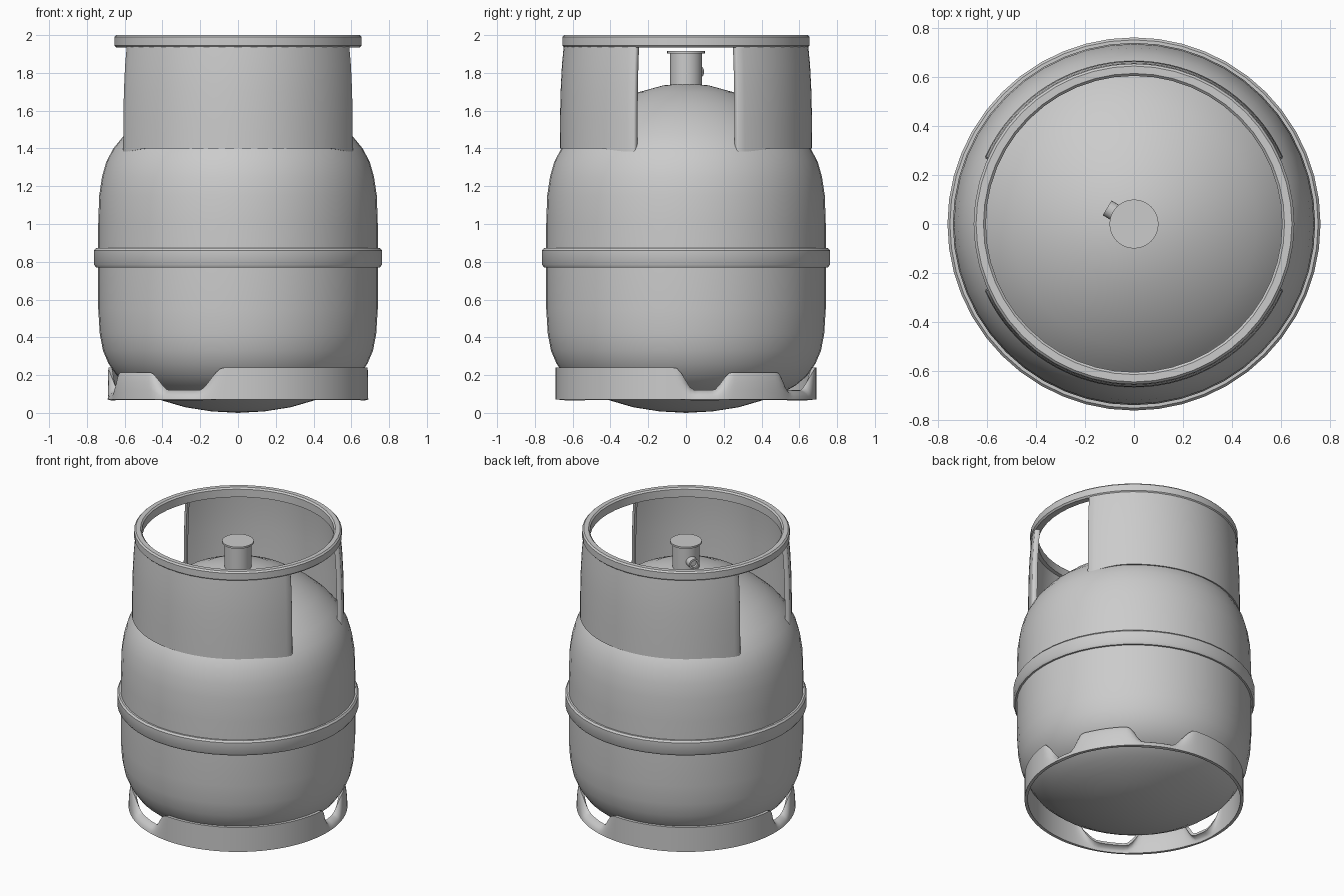
import bpy, bmesh, math
from math import sin, cos, radians
from mathutils import Matrix

if "Cube" in bpy.data.objects:
    bpy.data.objects.remove(bpy.data.objects["Cube"])


def surface(name, columns, wrap, thickness=0, angle=35):
    """Skin a list of point columns; optional inward thickness; smooth by angle."""
    bm = bmesh.new()
    cols = [[bm.verts.new(p) for p in c] for c in columns]
    n = len(cols)
    for i in range(n if wrap else n - 1):
        a, b = cols[i], cols[(i + 1) % n]
        for j in range(len(a) - 1):
            bm.faces.new((a[j], b[j], b[j + 1], a[j + 1]))
    bmesh.ops.remove_doubles(bm, verts=bm.verts, dist=1e-5)
    mesh = bpy.data.meshes.new(name)
    bm.to_mesh(mesh)
    bm.free()
    ob = bpy.data.objects.new(name, mesh)
    bpy.context.collection.objects.link(ob)
    bpy.ops.object.select_all(action='DESELECT')
    ob.select_set(True)
    bpy.context.view_layer.objects.active = ob
    if thickness:
        mod = ob.modifiers.new("thickness", 'SOLIDIFY')
        mod.thickness = thickness
        mod.offset = -1
        bpy.ops.object.modifier_apply(modifier=mod.name)
    bpy.ops.object.shade_smooth_by_angle(angle=radians(angle))
    return ob


def polar(r, deg, z):
    return (r * cos(radians(deg)), r * sin(radians(deg)), z)


def lathe(name, profile, seg=48):
    return surface(name, [[polar(r, 360 * i / seg, z) for r, z in profile]
                          for i in range(seg)], True)


def smooth(a, b, x):
    t = max(0, min(1, (x - a) / (b - a)))
    return t * t * (3 - 2 * t)


# Tank body with domed ends
lathe("tank_body", [
    (0, 0), (.14, .008), (.28, .03), (.4, .065), (.5, .1), (.58, .145), (.64, .195),
    (.685, .26), (.715, .33), (.732, .42), (.74, .55), (.74, .75), (.74, 1.0),
    (.735, 1.15), (.72, 1.25), (.697, 1.33), (.66, 1.4), (.6, 1.473), (.5, 1.56),
    (.38, 1.637), (.25, 1.698), (.12, 1.734), (0, 1.745)])

# Weld band
lathe("weld_band", [(.735, .77), (.752, .77), (.762, .785), (.762, .86),
                    (.752, .872), (.735, .872)])

# Handle ring on top of the collar
lathe("handle_ring", [(.605, 1.935), (.645, 1.935), (.655, 1.945), (.655, 1.99), (.645, 2),
                      (.615, 2), (.605, 1.99), (.605, 1.935)])


# Collar panels, with side edges curled inward
def collar(name, centre):
    cols = []
    half, steps = 65.5, 40
    angles = [(-half + 2 * half * i / steps, 0) for i in range(steps + 1)]
    angles = ([(-half - .7, .032), (-half - .9, .018), (-half - .6, .005)] + angles +
              [(half + .6, .005), (half + .9, .018), (half + .7, .032)])
    for a, curl in angles:
        drop = .018 * smooth(45, 64, abs(a))
        cols.append([polar(r - curl, centre + a, z) for r, z in
                     [(.668, 1.4 - drop), (.667, 1.55), (.664, 1.7),
                      (.657, 1.84), (.647, 1.945)]])
    surface(name, cols, False, .018, 50)


collar("front_collar", 270)
collar("back_collar", 90)


# Foot ring: two long raised spans and two short tabs separated by pressed notches
def foot_column(deg):
    a = deg % 180
    if a > 160:
        a -= 180
    first = smooth(-5, 4, a) * (1 - smooth(13, 21, a))
    second = smooth(46, 55, a) * (1 - smooth(71, 84, a))
    notch = max(first, second)
    tab = smooth(8, 20, a) * (1 - smooth(46, 58, a))
    top = .24 - .025 * tab - (.12 - .025 * tab) * notch
    inset = .05 * notch + .02 * tab * (1 - notch)
    return [polar(.69 - inset * t ** 2, deg, .07 + (top - .07) * (1 - (1 - t) ** 1.3))
            for t in (0, .3, .55, .75, .9, 1)]


surface("foot_ring", [foot_column(i * 2) for i in range(180)], True, .02, 45)

# Valve stem and cap
lathe("valve_stem", [(.085, 1.7), (.085, 1.907)], 32)
lathe("valve_cap", [(0, 1.903), (.1, 1.903), (.1, 1.915), (0, 1.915)], 32)

# Valve outlet on the side of the stem
outlet = lathe("valve_outlet", [(.035, .06), (.035, .128), (.022, .128),
                                (.022, .11), (0, .11)], 20)
outlet.matrix_world = (Matrix.Translation((0, 0, 1.805)) @
                       Matrix.Rotation(radians(149), 4, 'Z') @
                       Matrix.Rotation(radians(90), 4, 'Y'))
